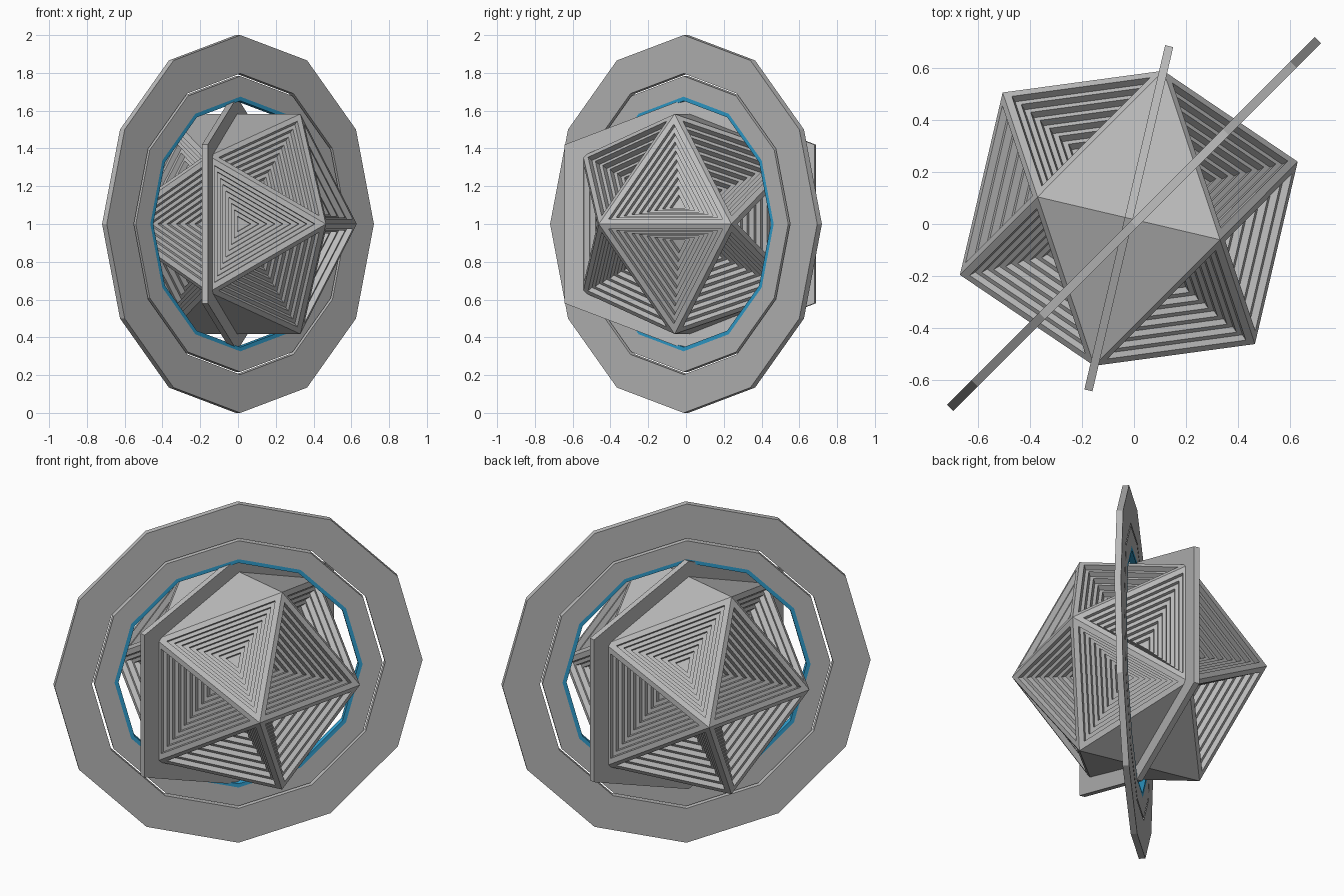
import bpy, bmesh, math
from mathutils import Vector, Matrix

if "Cube" in bpy.data.objects:
    bpy.data.objects.remove(bpy.data.objects["Cube"])

PHI = (1 + 5 ** 0.5) / 2
K = 0.36                       # half edge length of the core solid
PIT_STEPS = 9


def material(name, rgb):
    m = bpy.data.materials.new(name)
    m.diffuse_color = (*rgb, 1)
    m.use_nodes = True
    m.node_tree.nodes["Principled BSDF"].inputs["Base Color"].default_value = m.diffuse_color
    return m


GREY = material("grey", (0.5, 0.5, 0.5))
BLUE = material("blue", (0.03, 0.36, 0.65))

# Core and plate share one turned, slightly offset placement
CORE_PLACE = Matrix.Translation((-0.02, 0.022, 1)) @ Matrix.Rotation(math.radians(-13.2), 4, 'Z')
RING_PLACE = Matrix.Translation((0, 0, 1)) @ Matrix.Rotation(math.radians(45), 4, 'Z')


def finish(name, bm, mat, place):
    bmesh.ops.remove_doubles(bm, verts=bm.verts, dist=1e-5)
    bmesh.ops.recalc_face_normals(bm, faces=bm.faces)
    mesh = bpy.data.meshes.new(name)
    bm.to_mesh(mesh)
    bm.free()
    mesh.materials.append(mat)
    ob = bpy.data.objects.new(name, mesh)
    ob.matrix_world = place
    bpy.context.collection.objects.link(ob)
    return ob


def bridge(bm, a, b):
    n = len(a)
    for i in range(n):
        bm.faces.new((a[i], a[(i + 1) % n], b[(i + 1) % n], b[i]))


def ring(name, outer, inner, thick, mat, sides=12):
    """Flat twelve-sided ring standing in the local XZ plane."""
    bm = bmesh.new()
    loops = []
    for r, y in ((outer, -1), (outer, 1), (inner, 1), (inner, -1)):
        loops.append([bm.verts.new((r * math.sin(math.tau * i / sides), y * thick / 2,
                                    r * math.cos(math.tau * i / sides))) for i in range(sides)])
    for i in range(4):
        bridge(bm, loops[i], loops[(i + 1) % 4])
    return finish(name, bm, mat, RING_PLACE)


def stepped_core():
    """Icosahedron with a stepped triangular pit in each side face."""
    pts = []
    for a in (-1, 1):
        for b in (-PHI, PHI):
            pts += [Vector((a, 0, b)) * K, Vector((0, b, a)) * K, Vector((b, a, 0)) * K]
    near = lambda p, q: abs((p - q).length - 2 * K) < 1e-3
    tris = [(p, q, r) for i, p in enumerate(pts) for j, q in enumerate(pts[:i])
            for r in pts[:j] if near(p, q) and near(q, r) and near(p, r)]
    bm = bmesh.new()
    for tri in tris:
        mid = sum(tri, Vector()) / 3
        normal = mid.normalized()
        if (tri[1] - tri[0]).cross(tri[2] - tri[0]).dot(normal) < 0:
            tri = tri[::-1]

        def loop(scale, depth):
            return [bm.verts.new(mid + (p - mid) * scale - normal * depth) for p in tri]

        last = loop(1, 0)
        # Upper and lower faces crossed by the plate stay plain
        if abs(mid.x) < 1e-4 and abs(mid.z) > abs(mid.y):
            bm.faces.new(last)
            continue
        for i in range(PIT_STEPS):
            scale = 0.86 - 0.093 * i
            rim = loop(scale, 0.03 * i)
            floor = loop(scale, 0.03 * (i + 1))
            bridge(bm, last, rim)
            bridge(bm, rim, floor)
            last = floor
        bm.faces.new(last)
    return finish("stepped_core", bm, GREY, CORE_PLACE)


def hexagon_plate():
    """Six-sided plate following the enlarged mid section of the core."""
    k, half = 0.42, 0.016
    outline = [(PHI, -1), (PHI, 1), (0, 1.6), (-PHI, 1), (-PHI, -1), (0, -1.6)]
    bm = bmesh.new()
    sides = [[bm.verts.new((x, y * k, z * k)) for y, z in outline] for x in (-half, half)]
    bridge(bm, *sides)
    for s in sides:
        bm.faces.new(s)
    return finish("hexagon_plate", bm, GREY, CORE_PLACE)


stepped_core()
hexagon_plate()
ring("outer_ring", 1.0, 0.797, 0.035, GREY)
ring("inner_ring", 0.783, 0.674, 0.035, GREY)
ring("blue_lining", 0.674, 0.652, 0.035, BLUE)
